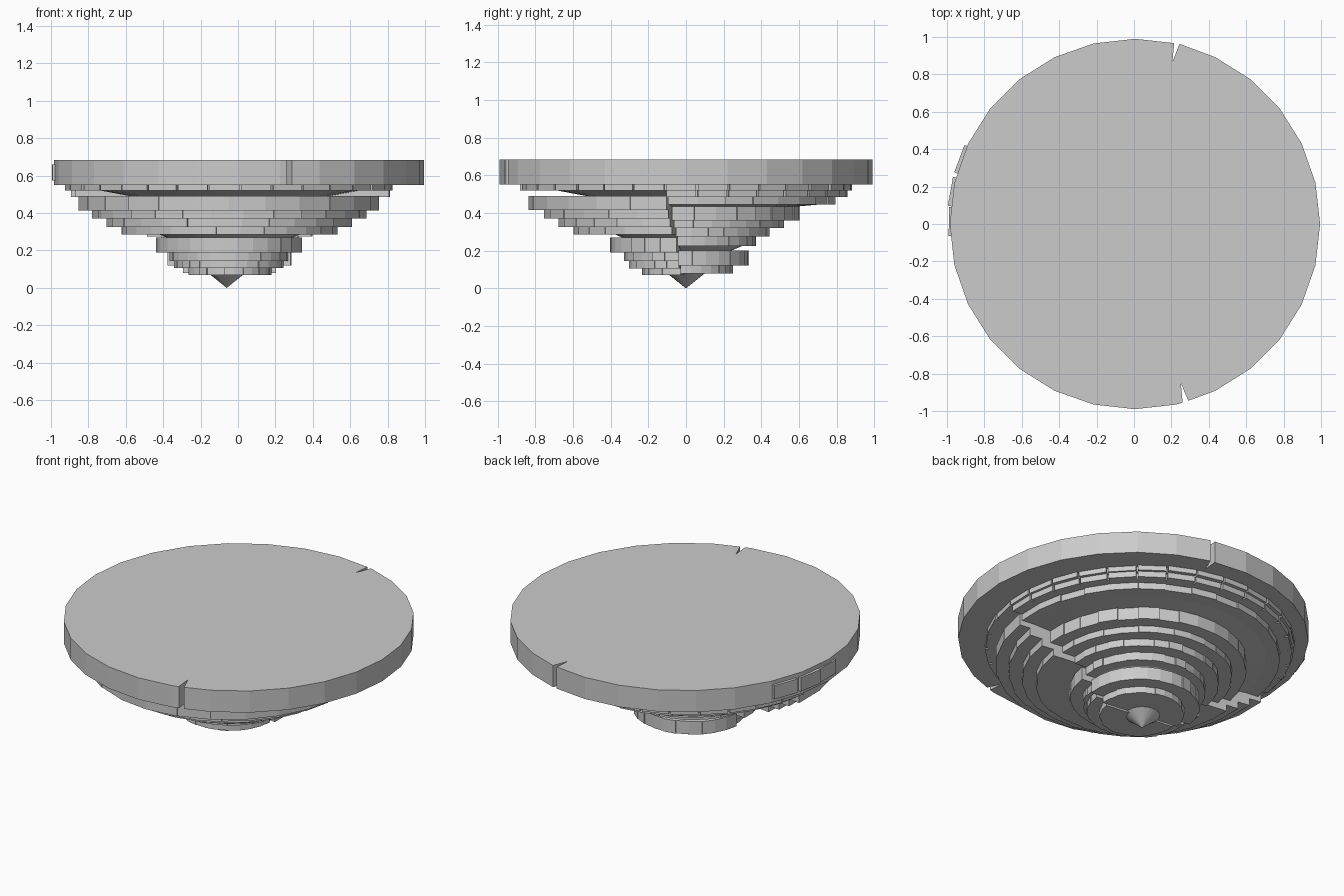
import bpy, bmesh, math, random
from math import cos, sin, radians

if "Cube" in bpy.data.objects:
    bpy.data.objects.remove(bpy.data.objects["Cube"])

random.seed(4)
CX = -0.045          # the terraces are centred slightly left of the disc
SEAM = -7.0          # angle of the line that separates the two stepped halves


def loft(name, bottom, z0, top, z1):
    """Closed solid between two outlines with equal point counts."""
    bm = bmesh.new()
    lo = [bm.verts.new((x, y, z0)) for x, y in bottom]
    hi = [bm.verts.new((x, y, z1)) for x, y in top]
    n = len(lo)
    bm.faces.new(lo[::-1])
    bm.faces.new(hi)
    for i in range(n):
        j = (i + 1) % n
        bm.faces.new((lo[i], lo[j], hi[j], hi[i]))
    bmesh.ops.recalc_face_normals(bm, faces=bm.faces)
    me = bpy.data.meshes.new(name)
    bm.to_mesh(me)
    bm.free()
    ob = bpy.data.objects.new(name, me)
    bpy.context.collection.objects.link(ob)
    return ob


def half_outline(r, start, count, sy=1.0, jitter=0.0, gap=0.0):
    """Half circle made of straight bricks with slightly uneven radii."""
    pts = []
    step = 180 / count
    for i in range(count):
        rr = r + random.uniform(-jitter, jitter * 0.5)
        a0, a1 = start + i * step, start + (i + 1) * step
        spec = [(a0, rr), (a1 - gap, rr)]
        if gap:
            spec += [(a1 - gap, r - 0.025), (a1 - 0.05, r - 0.025)]
        else:
            spec[1] = (a1 - 0.1, rr)
        for a, q in spec:
            pts.append((CX + q * cos(radians(a)), q * sin(radians(a)) * sy))
    return pts


# Thick top disc with two narrow cracks in the rim
R, N = 0.99, 28
disc = []
for i in range(N):
    a = 90 + 360 / N * i
    if i == N - 1:
        disc += [(0.243, 0.963), (0.205, 0.865), (0.215, 0.967)]
        continue
    disc.append((0.005 + R * cos(radians(a)), R * sin(radians(a))))
    if i == 15:
        disc += [(0.26, -0.955), (0.25, -0.85), (0.29, -0.945)]
loft("top_disc", disc, 0.55, disc, 0.685)

# Raised panels on the left edge of the disc
for k, a in enumerate((159.5, 169.9, 179.2)):
    c, s = cos(radians(a)), sin(radians(a))
    r_out = 0.997 if k < 2 else 0.99
    rect = [(r * c - t * s, r * s + t * c) for r, t in
            ((0.95, -0.078), (r_out, -0.078), (r_out, 0.078), (0.95, 0.078))]
    loft(f"edge_panel_{k + 1}", rect, 0.575, rect, 0.66)

# Notched brick rim under the disc
for name, start in (("back", SEAM), ("front", SEAM + 180)):
    o = half_outline(0.88, start, 16, jitter=0.01, gap=0.7)
    loft(f"upper_rim_{name}", o, 0.52, o, 0.55)

# Terraces: bottom z, top z, radius, bricks per half, gap
front = [(0.415, 0.49, 0.81, 13, 0), (0.37, 0.415, 0.738, 14, 0),
         (0.325, 0.37, 0.663, 14, 0), (0.285, 0.325, 0.582, 14, 0),
         (0.19, 0.27, 0.393, 14, 0), (0.145, 0.19, 0.32, 14, 0),
         (0.105, 0.145, 0.297, 14, 0), (0.07, 0.105, 0.225, 14, 0)]
back = [(0.485, 0.52, 0.858, 16, 0.7), (0.445, 0.485, 0.792, 16, 0),
        (0.36, 0.435, 0.602, 16, 0), (0.32, 0.36, 0.522, 16, 0),
        (0.275, 0.32, 0.445, 16, 0), (0.225, 0.275, 0.37, 16, 0),
        (0.12, 0.20, 0.335, 14, 0), (0.08, 0.12, 0.25, 14, 0)]
for side, tiers, start, sy in (("front", front, SEAM + 180, 1.03),
                               ("back", back, SEAM, 1.0)):
    for i, (z0, z1, r, n, gap) in enumerate(tiers):
        o = half_outline(r, start, n, sy, jitter=0.006, gap=gap)
        loft(f"{side}_terrace_{i + 1}", o, z0, o, z1)

# Sloped recesses between groups of terraces
for side, start, items in (
        ("front", SEAM + 180, ((0.49, 0.52, 0.53, 0.69), (0.27, 0.285, 0.34, 0.375))),
        ("back", SEAM, ((0.435, 0.445, 0.60, 0.71), (0.20, 0.225, 0.24, 0.30)))):
    for i, (z0, z1, r0, r1) in enumerate(items):
        loft(f"{side}_slope_{i + 1}", half_outline(r0, start, 16), z0,
             half_outline(r1, start, 16), z1)

# Pointed tip at the very bottom
bpy.ops.mesh.primitive_cone_add(vertices=24, radius1=0.1, radius2=0, depth=0.08,
                                location=(-0.06, 0, 0.04), rotation=(math.pi, 0, 0))
bpy.context.object.name = "bottom_tip"
